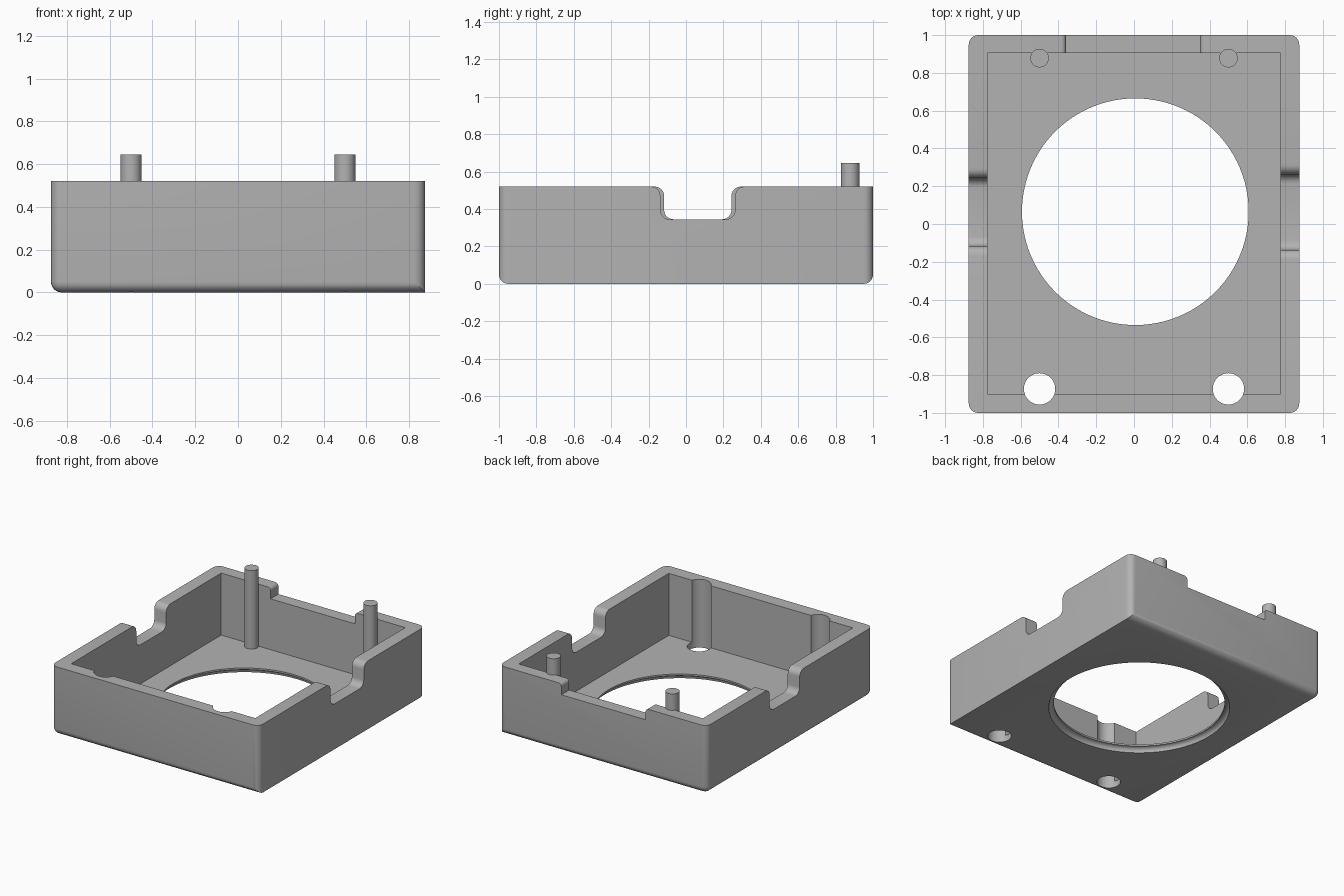
import bpy
import bmesh
from math import sin, cos, pi
from mathutils import Vector

old = bpy.data.objects.get("Cube")
if old:
    bpy.data.objects.remove(old, do_unlink=True)

HALF_X, HALF_Y, TOP, FLOOR = 0.875, 1.0, 0.52, 0.048
ROUND = 0.05

grey = bpy.data.materials.new("plain grey")
grey.use_nodes = True
grey.diffuse_color = (0.45, 0.45, 0.45, 1)
grey.node_tree.nodes["Principled BSDF"].inputs["Base Color"].default_value = grey.diffuse_color


def finish(name, bm):
    bmesh.ops.recalc_face_normals(bm, faces=bm.faces)
    mesh = bpy.data.meshes.new(name)
    bm.to_mesh(mesh)
    bm.free()
    mesh.materials.append(grey)
    obj = bpy.data.objects.new(name, mesh)
    bpy.context.collection.objects.link(obj)
    return obj


def loft(name, rings):
    """Closed solid through a list of equal point rings."""
    bm = bmesh.new()
    rows = [[bm.verts.new(p) for p in ring] for ring in rings]
    n = len(rows[0])
    for low, high in zip(rows, rows[1:]):
        for i in range(n):
            j = (i + 1) % n
            bm.faces.new((low[i], low[j], high[j], high[i]))
    bm.faces.new(rows[0][::-1])
    bm.faces.new(rows[-1])
    return finish(name, bm)


def circle(x, y, z, r, n):
    return [Vector((x + r * cos(2 * pi * i / n), y + r * sin(2 * pi * i / n), z)) for i in range(n)]


def cylinder(name, x, y, r, z0, z1, n=32):
    return loft(name, [circle(x, y, z0, r, n), circle(x, y, z1, r, n)])


def arc(cx, cz, r, start, end, steps=6):
    angles = [start + (end - start) * i / steps for i in range(steps + 1)]
    return [(cx + r * cos(a), cz + r * sin(a)) for a in angles]


def notch_profile(centre, half, bottom, low_r, high_r):
    """Slot outline with rounded bottom corners and flared lips."""
    side = arc(half - low_r, bottom + low_r, low_r, -pi / 2, 0) if low_r else [(half, bottom)]
    side += arc(half + high_r, TOP - high_r, high_r, pi, pi / 2)
    side.append((half + high_r, TOP + 0.2))
    outline = side + [(-u, z) for u, z in reversed(side)]
    return [(centre + u, z) for u, z in outline]


# Outer block, rounded everywhere except the top rim and the lower left edge
bm = bmesh.new()
bmesh.ops.create_cube(bm, size=1)
for v in bm.verts:
    v.co = Vector((v.co.x * 2 * HALF_X, v.co.y * 2 * HALF_Y, (v.co.z + 0.5) * TOP))
rounded = []
for e in bm.edges:
    a, b = e.verts
    mid = (a.co + b.co) / 2
    upright = abs(a.co.z - b.co.z) > 0.1
    if upright or (mid.z < 0.01 and mid.x < 0.5):
        rounded.append(e)
bmesh.ops.bevel(bm, geom=rounded, offset=ROUND, segments=6, profile=0.5, affect='EDGES')
tray = finish("tray", bm)

# Cavity
corners = [(-0.775, -0.9), (0.775, -0.9), (0.775, 0.905), (-0.775, 0.905)]
cutters = [loft("cavity_cutter", [[Vector((x, y, z)) for x, y in corners] for z in (FLOOR, 0.8)])]

# Large round opening with a rounded lower rim
rim = 0.035
rings = [circle(0.007, 0.065, -0.1, 0.6 + rim, 96)]
rings += [circle(0.007, 0.065, z, 0.6 + rim - u, 96)
          for u, z in [(rim * (1 - cos(t * pi / 12)), rim * sin(t * pi / 12)) for t in range(7)]]
rings.append(circle(0.007, 0.065, 0.2, 0.6, 96))
cutters.append(loft("opening_cutter", rings))

# Peg sockets scalloped into the front wall
for x in (-0.5, 0.5):
    cutters.append(cylinder("socket_cutter", x, -0.873, 0.083, -0.1, 0.8, 48))

# Slots in both side walls
for side, half in ((1, 0.2), (-1, 0.18)):
    outline = notch_profile(0.063, half, 0.345, 0.05, 0.05)
    cutters.append(loft("side_slot_cutter",
                        [[Vector((side * x, u, z)) for u, z in outline] for x in (0.7, 1.0)]))

# Wide shallow slot in the back wall
outline = notch_profile(-0.005, 0.355, 0.435, 0, 0.025)
cutters.append(loft("back_slot_cutter",
                    [[Vector((u, y, z)) for u, z in outline] for y in (0.85, 1.1)]))

# Cut everything out of the tray
bpy.context.view_layer.objects.active = tray
for cutter in cutters:
    mod = tray.modifiers.new("cut", 'BOOLEAN')
    mod.operation = 'DIFFERENCE'
    mod.solver = 'EXACT'
    mod.object = cutter
    bpy.ops.object.modifier_apply(modifier=mod.name)
    bpy.data.objects.remove(cutter, do_unlink=True)

# Pegs standing at the back
pegs = [cylinder(name, x, 0.878, 0.049, FLOOR - 0.02, 0.645)
        for name, x in (("right_peg", -0.5), ("left_peg", 0.5))]

bpy.ops.object.select_all(action='DESELECT')
for obj in [tray] + pegs:
    obj.select_set(True)
bpy.ops.object.shade_smooth_by_angle(angle=pi / 6)
